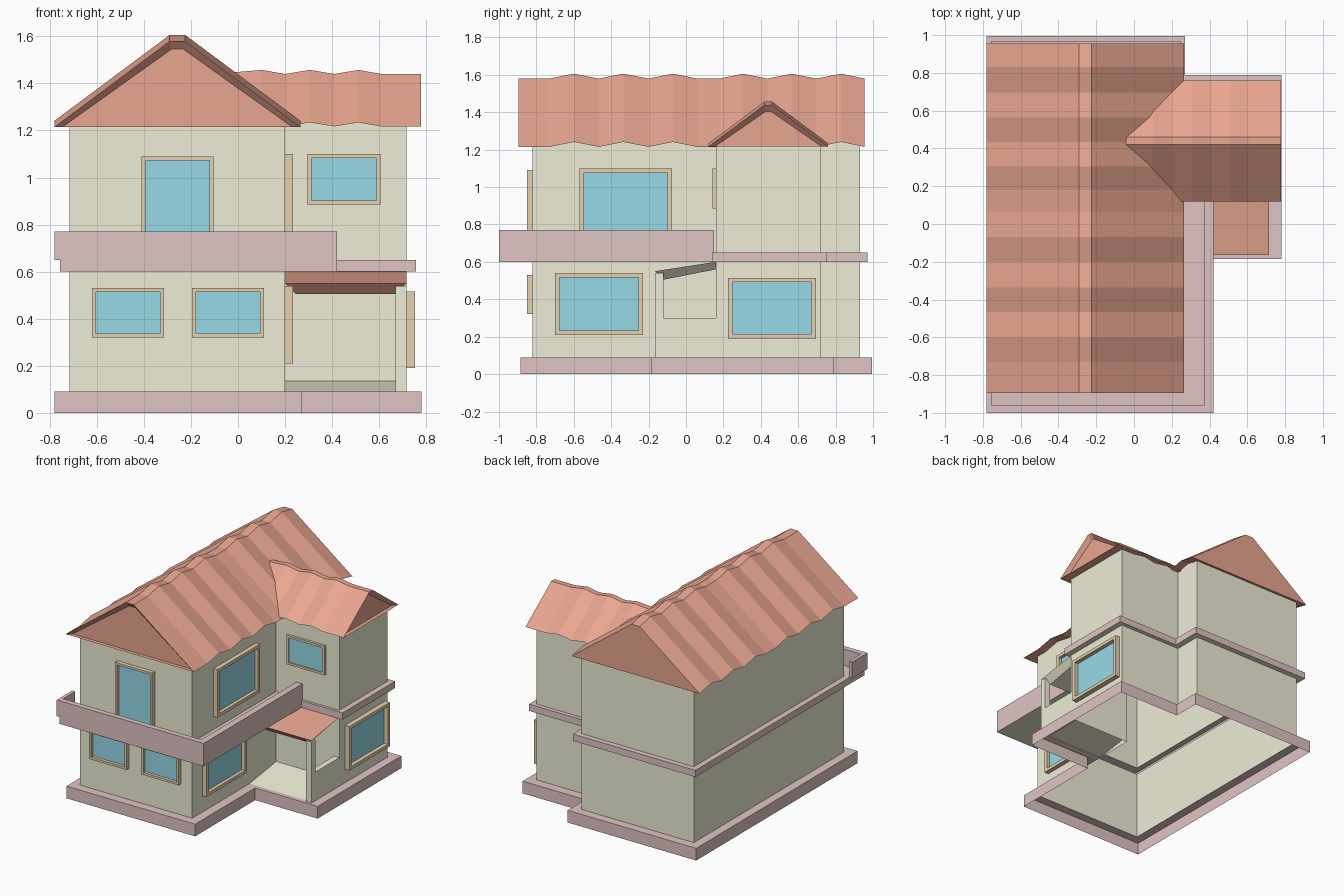
import bpy, bmesh

if "Cube" in bpy.data.objects:
    bpy.data.objects.remove(bpy.data.objects["Cube"])


def material(name, r, g, b):
    m = bpy.data.materials.new(name)
    m.diffuse_color = (r, g, b, 1)
    m.use_nodes = True
    m.node_tree.nodes["Principled BSDF"].inputs["Base Color"].default_value = m.diffuse_color
    return m


WALL = material("cream_wall", 0.86, 0.85, 0.68)
ROOF = material("red_tile", 0.81, 0.38, 0.28)
TRIM = material("pink_trim", 0.74, 0.56, 0.55)
WOOD = material("wood_frame", 0.79, 0.64, 0.42)
GLASS = material("blue_glass", 0.31, 0.70, 0.80)


def loft(name, loops, mats, start=None, end=None):
    """Bridge closed loops of points; one material per band, optional end caps."""
    bm = bmesh.new()
    rings = [[bm.verts.new(p) for p in loop] for loop in loops]
    n = len(rings[0])
    bands = mats if isinstance(mats, list) else [mats] * (len(rings) - 1)
    slots = []

    def add(verts, mat):
        if mat not in slots:
            slots.append(mat)
        bm.faces.new(verts).material_index = slots.index(mat)

    for a, b, mat in zip(rings, rings[1:], bands):
        for i in range(n):
            j = (i + 1) % n
            add((a[i], a[j], b[j], b[i]), mat)
    if start:
        add(rings[0][::-1], start)
    if end:
        add(rings[-1], end)
    bmesh.ops.recalc_face_normals(bm, faces=bm.faces)
    me = bpy.data.meshes.new(name)
    bm.to_mesh(me)
    bm.free()
    for m in slots:
        me.materials.append(m)
    ob = bpy.data.objects.new(name, me)
    bpy.context.collection.objects.link(ob)
    return ob


def plan(x0, x1, x2, y0, y1, y2, y3):
    """Main block with a side wing, seen from above."""
    return [(x0, y0), (x1, y0), (x1, y1), (x2, y1),
            (x2, y2), (x1, y2), (x1, y3), (x0, y3)]


def at(outline, z):
    return [(x, y, z) for x, y in outline]


def rect(x0, x1, y0, y1):
    return [(x0, y0), (x1, y0), (x1, y1), (x0, y1)]


def box(name, x0, x1, y0, y1, z0, z1, mat):
    r = rect(x0, x1, y0, y1)
    return loft(name, [at(r, z0), at(r, z1)], mat, mat, mat)


# Base, walls and the storey ledge: an open-bottomed shell
walls = plan(-.715, .2, .715, -.82, .16, .72, .93)
base_in = plan(-.715, .2, .715, -.82, -.12, .72, .93)
base_out = plan(-.78, .27, .78, -.885, -.185, .79, .995)
loft("base", [at(base_out, 0), at(base_out, .09), at(base_in, .09)], TRIM)
loft("lower_walls", [at(walls, .09), at(walls, .6)], WALL)
loft("upper_walls", [at(walls, .65), at(walls, 1.24)], WALL)
ledge = [(-.757, -1), (.42, -1), (.42, .14), (.757, .14),
         (.757, .75), (.245, .75), (.245, .97), (-.757, .97)]
loft("ledge_and_balcony_floor",
     [at(walls, .6), at(ledge, .6), at(ledge, .65), at(walls, .65)],
     [WALL, TRIM, TRIM])

# Balcony parapet wrapping the front and right side
rail = [(-.78, -.82), (-.78, -1), (.42, -1), (.42, .15),
        (.372, .15), (.372, -.96), (-.755, -.96), (-.755, -.82)]
loft("balcony_parapet", [at(rail, .65), at(rail, .77)], TRIM, TRIM, TRIM)

# Porch: sloping floor, corner post, low side wall and lean-to roof
f = [(.2, -.165, .088), (.715, -.165, .088), (.67, .16, .135), (.2, .16, .135)]
loft("porch_floor", [f], [], end=WALL)
box("porch_post", .67, .715, -.165, -.12, .09, .54, WALL)
box("porch_low_wall", .67, .715, -.12, .16, .09, .30, WALL)
top = [(.2, -.165, .55), (.715, -.165, .55), (.715, .16, .60), (.2, .16, .60)]
low = [(.245, -.12, .505), (.67, -.12, .505), (.67, .16, .56), (.245, .16, .56)]
porch = loft("porch_roof", [low, top], WALL, WALL, ROOF)
for p in porch.data.polygons:
    if p.normal.y < -.5:
        p.material_index = 1 - p.material_index if p.material_index == 0 else 1


# Rippled gable roofs with a flat ridge; first section is the recessed gable
def gable_roof(name, stations, eaves, ridge, z0, z1, ripple, along_y, recess):
    def section(s, dz, k=0.0):
        prof = [(eaves[0] + k, z0 + dz), (ridge[0] + k * .2, z1 + dz - k),
                (ridge[1] - k * .2, z1 + dz - k), (eaves[1] - k, z0 + dz)]
        return [(c, s, z) if along_y else (s, c, z) for c, z in prof]
    loops = [section(stations[0][0] + recess, 0, .035)]
    loops += [section(s, h * ripple) for s, h in stations]
    return loft(name, loops, ROOF, ROOF, ROOF)


main = [(-.895, 0), (-.73, 0), (-.6, 1), (-.465, 0), (-.335, 1), (-.2, 0),
        (-.07, 1), (.06, 0), (.18, 0), (.305, 1), (.435, 0), (.565, 1),
        (.695, 0), (.83, 1), (.955, 0)]
gable_roof("main_roof", main, (-.78, .265), (-.29, -.225),
           1.215, 1.58, .026, True, .03)
wing = [(.778, 0), (.61, 0), (.51, 1), (.41, 0), (.305, 1), (.2, 0),
        (.1, 1), (-.02, .4), (-.12, 0)]
gable_roof("wing_roof", wing, (.12, .76), (.42, .46),
           1.217, 1.44, .017, False, -.03)


# Framed windows: on a front wall (y constant) or a right wall (x constant)
def window(name, side, wall, u0, u1, z0, z1, depth, rim=.024):
    def ring(k, w):
        pts = [(u0 + k, z0 + k), (u1 - k, z0 + k), (u1 - k, z1 - k), (u0 + k, z1 - k)]
        if side == "front":
            return [(u, wall - w, z) for u, z in pts]
        return [(wall + w, u, z) for u, z in pts]
    loft(name, [ring(0, 0), ring(0, depth), ring(rim * .7, depth), ring(rim * .7, .008)],
         WOOD, end=GLASS)


window("front_window_left", "front", -.82, -.62, -.315, .32, .53, .03)
window("front_window_right", "front", -.82, -.195, .11, .32, .53, .03)
window("balcony_door", "front", -.82, -.41, -.105, .65, 1.09, .03)
window("wing_front_window", "front", .16, .295, .605, .885, 1.10, .018)
window("side_window_lower", "right", .2, -.70, -.23, .21, .54, .033, .034)
window("side_window_upper", "right", .2, -.57, -.075, .745, 1.10, .033, .034)
window("wing_side_window", "right", .715, .225, .695, .19, .515, .038, .034)
